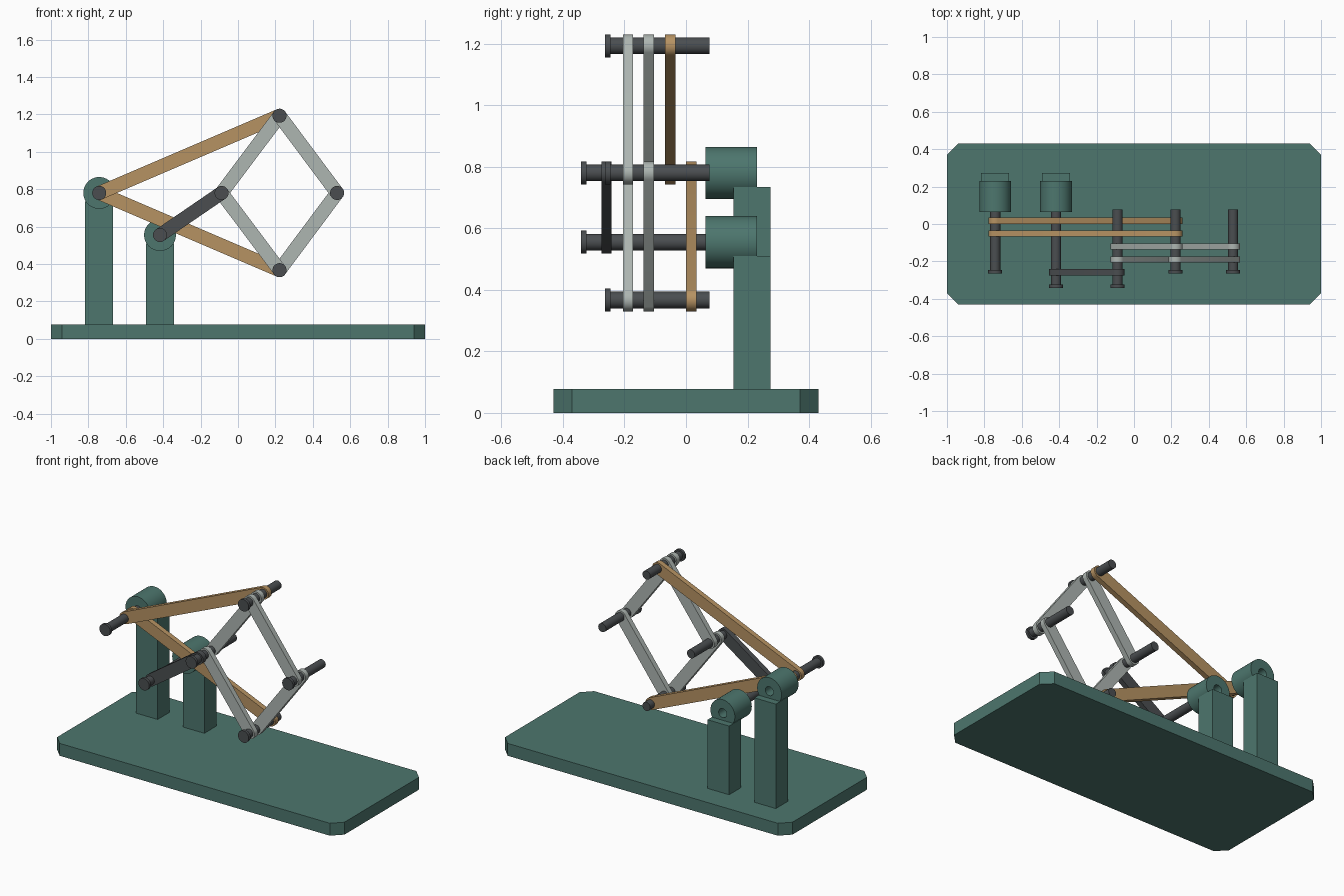
import bpy, bmesh
from math import pi, cos, sin, atan2, radians
from mathutils import Vector, Matrix

cube = bpy.data.objects.get("Cube")
if cube:
    bpy.data.objects.remove(cube, do_unlink=True)


def material(name, rgb):
    m = bpy.data.materials.new(name)
    m.use_nodes = True
    m.diffuse_color = (*rgb, 1)
    m.node_tree.nodes["Principled BSDF"].inputs["Base Color"].default_value = (*rgb, 1)
    return m


GREEN = material("green paint", (0.074, 0.182, 0.155))
BRASS = material("brass", (0.47, 0.29, 0.124))
SILVER = material("light steel", (0.42, 0.465, 0.442))
DARK = material("dark steel", (0.069, 0.076, 0.081))


def finish(bm, name, mat):
    bmesh.ops.recalc_face_normals(bm, faces=bm.faces)
    mesh = bpy.data.meshes.new(name)
    bm.to_mesh(mesh)
    bm.free()
    mesh.materials.append(mat)
    obj = bpy.data.objects.new(name, mesh)
    bpy.context.collection.objects.link(obj)
    bpy.ops.object.select_all(action='DESELECT')
    obj.select_set(True)
    bpy.context.view_layer.objects.active = obj
    bpy.ops.object.shade_smooth_by_angle(angle=radians(30))
    return obj


def prism(name, outline, depth, mat):
    """Extrude a closed outline along a depth vector."""
    bm = bmesh.new()
    face = bm.faces.new([bm.verts.new(p) for p in outline])
    ext = bmesh.ops.extrude_face_region(bm, geom=[face], use_keep_orig=True)
    moved = [g for g in ext["geom"] if isinstance(g, bmesh.types.BMVert)]
    bmesh.ops.translate(bm, verts=moved, vec=Vector(depth))
    return finish(bm, name, mat)


def lathe(name, pivot, profile, mat, closed=False):
    """Spin (radius, y) points about a front-to-back axis through the pivot."""
    x, z = pivot
    bm = bmesh.new()
    verts = [bm.verts.new((x + r, y, z)) for r, y in profile]
    edges = [bm.edges.new(pair) for pair in zip(verts, verts[1:])]
    if closed:
        edges.append(bm.edges.new((verts[-1], verts[0])))
    bmesh.ops.spin(bm, geom=verts + edges, cent=(x, 0, z), axis=(0, 1, 0),
                   angle=2 * pi, steps=40)
    bmesh.ops.remove_doubles(bm, verts=bm.verts, dist=0.0001)
    return finish(bm, name, mat)


def link(name, a, b, y, mat, radius=0.037, thick=0.033):
    """Flat bar with round ends between two pivots."""
    heading = atan2(b[1] - a[1], b[0] - a[0])
    outline = []
    for (x, z), start in ((b, heading - pi / 2), (a, heading + pi / 2)):
        for i in range(17):
            t = start + pi * i / 16
            outline.append((x + radius * cos(t), y - thick / 2, z + radius * sin(t)))
    return prism(name, outline, (0, thick, 0), mat)


# Linkage pivots (x, z)
anchor, motor = (-0.742, 0.78), (-0.417, 0.555)
inner, outer = (-0.088, 0.78), (0.53, 0.78)
top, bottom = (0.222, 1.193), (0.222, 0.367)

# Base plate with clipped corners
BASE_TOP, W, D, C = 0.078, 1.0, 0.43, 0.06
prism("base_plate", [(W, C - D, 0), (W, D - C, 0), (W - C, D, 0), (C - W, D, 0),
                     (-W, D - C, 0), (-W, C - D, 0), (C - W, -D, 0), (W - C, -D, 0)],
      (0, 0, BASE_TOP), GREEN)

# Posts and bored bearing housings
for side, (x, z) in (("anchor", anchor), ("crank", motor)):
    h, y0, y1 = 0.075, 0.154, 0.274
    prism(side + "_post", [(x - h, y0, BASE_TOP), (x + h, y0, BASE_TOP),
                           (x + h, y1, BASE_TOP), (x - h, y1, BASE_TOP)],
          (0, 0, z - 0.045 - BASE_TOP), GREEN)
    lathe(side + "_bearing", (x, z), [(0.028, 0.063), (0.085, 0.063),
                                      (0.085, 0.231), (0.028, 0.231)], GREEN, closed=True)

# Headed pins
for name, pivot, front in (("anchor", anchor, -0.264), ("crank", motor, -0.341),
                           ("inner", inner, -0.341), ("outer", outer, -0.264),
                           ("top", top, -0.264), ("bottom", bottom, -0.264)):
    neck, head, shaft, back = front + 0.018, 0.0375, 0.027, 0.077
    lathe(name + "_pin", pivot, [(0, front), (head, front), (head, neck),
                                 (shaft, neck), (shaft, back), (0, back)], DARK)

# Crank, long arms and rhombus bars
link("crank_arm", motor, inner, -0.258, DARK)
link("upper_long_arm", anchor, top, -0.051, BRASS)
link("lower_long_arm", anchor, bottom, 0.017, BRASS)
link("rhombus_lower_inner_bar", inner, bottom, -0.189, SILVER)
link("rhombus_upper_outer_bar", top, outer, -0.189, SILVER)
link("rhombus_upper_inner_bar", inner, top, -0.121, SILVER)
link("rhombus_lower_outer_bar", bottom, outer, -0.121, SILVER)
